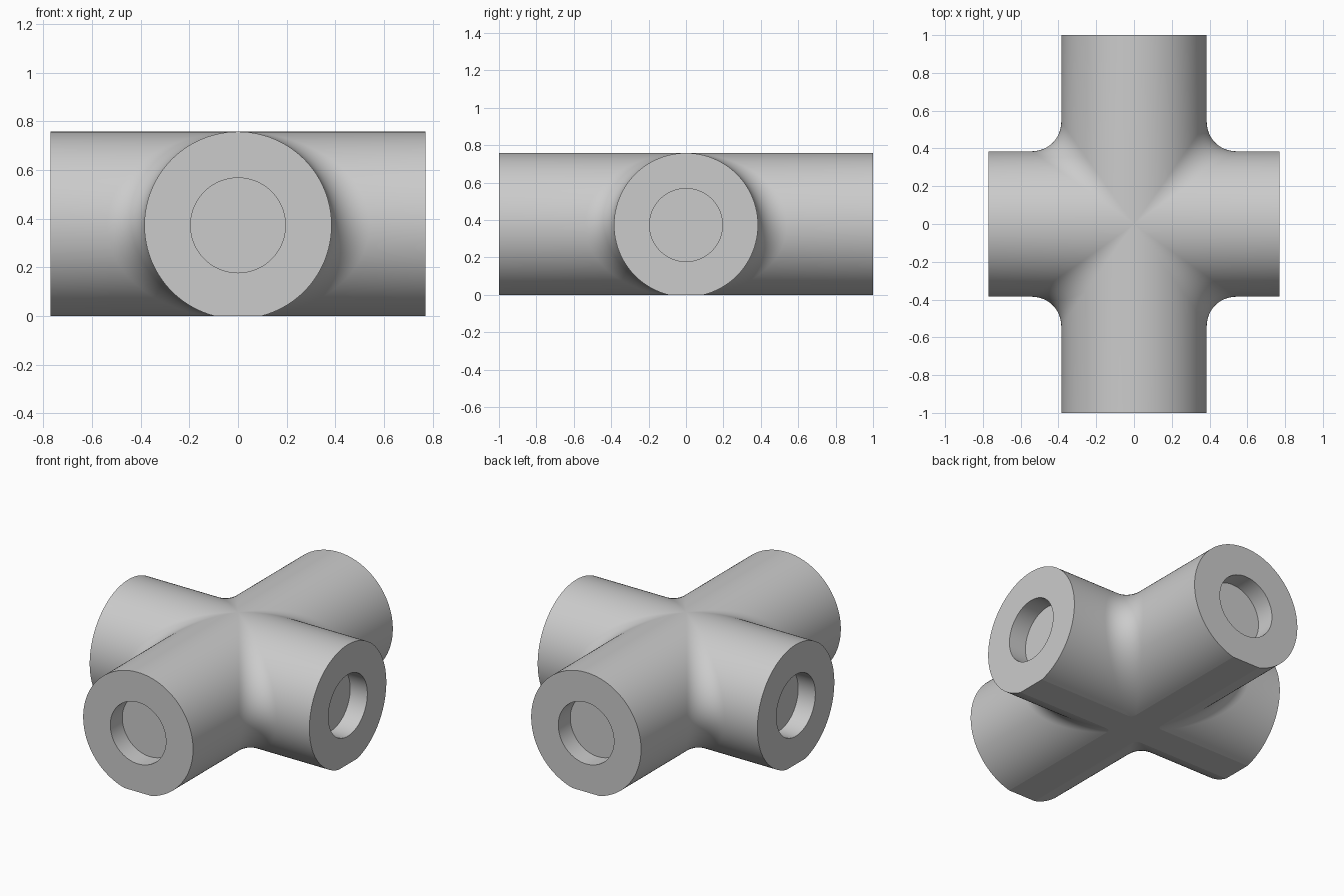
import bpy, bmesh, math
from mathutils import Vector

cube = bpy.data.objects.get("Cube")
if cube:
    bpy.data.objects.remove(cube, do_unlink=True)

R = 0.385            # arm radius
FILLET = 0.155       # rounding between neighbouring arms
BORE = 0.195         # socket radius
DEPTH = 0.12         # socket depth
LONG, SHORT = 1.0, 0.77   # arm lengths along y and x
AXIS_Z = 0.373       # height of the arm axes above the flat underside
STEPS, ARC = 64, 12


def arm(s, c, length):
    """Section of the arm along y: socket floor, socket wall, end face, skin."""
    return [Vector((0, length - DEPTH, 0)),
            Vector((BORE * s, length - DEPTH, BORE * c)),
            Vector((BORE * s, length, BORE * c)),
            Vector((R * s, length, R * c))]


def section(t):
    """One line of points from the y socket, over the fillet, to the x socket."""
    s, c = math.sin(t), math.cos(t)
    centre = Vector((s, s, c)) * (R + FILLET)
    a, b = Vector((-s, 0, -c)), Vector((0, -s, -c))
    blend = []
    for i in range(ARC + 1):
        d = a.slerp(b, i / ARC) if s > 1e-4 else a
        blend.append(centre + d * FILLET)
    other = [Vector((p.y, p.x, p.z)) for p in arm(s, c, SHORT)]
    return arm(s, c, LONG) + blend + other[::-1]


# Four mirrored quarters of the cross
bm = bmesh.new()
for sx in (1, -1):
    for sy in (1, -1):
        rows = [[bm.verts.new((p.x * sx, p.y * sy, p.z + AXIS_Z))
                 for p in section(math.pi * k / STEPS)] for k in range(STEPS + 1)]
        for r0, r1 in zip(rows, rows[1:]):
            for i in range(len(r0) - 1):
                bm.faces.new((r0[i], r0[i + 1], r1[i + 1], r1[i]))
bmesh.ops.remove_doubles(bm, verts=bm.verts, dist=1e-4)
bmesh.ops.dissolve_degenerate(bm, edges=bm.edges, dist=1e-5)

# Flat underside
bmesh.ops.bisect_plane(bm, geom=bm.verts[:] + bm.edges[:] + bm.faces[:],
                       plane_co=(0, 0, 0), plane_no=(0, 0, 1), clear_inner=True)
rim = [e for e in bm.edges if e.is_boundary and all(abs(v.co.z) < 1e-4 for v in e.verts)]
bmesh.ops.holes_fill(bm, edges=rim, sides=0)
bmesh.ops.recalc_face_normals(bm, faces=bm.faces)

# Smooth skin with crisp rims
for f in bm.faces:
    f.smooth = True
bm.normal_update()
for e in bm.edges:
    underside = [f for f in e.link_faces if f.normal.z < -0.9999]
    e.smooth = len(underside) != 1 and e.calc_face_angle(0) < math.radians(30)

mesh = bpy.data.meshes.new("cross_fitting")
bm.to_mesh(mesh)
bm.free()
fitting = bpy.data.objects.new("cross_fitting", mesh)
bpy.context.collection.objects.link(fitting)

# Plain grey
grey = bpy.data.materials.new("plain_grey")
grey.use_nodes = True
colour = (0.6, 0.6, 0.6, 1)
grey.diffuse_color = colour
grey.node_tree.nodes["Principled BSDF"].inputs["Base Color"].default_value = colour
mesh.materials.append(grey)
